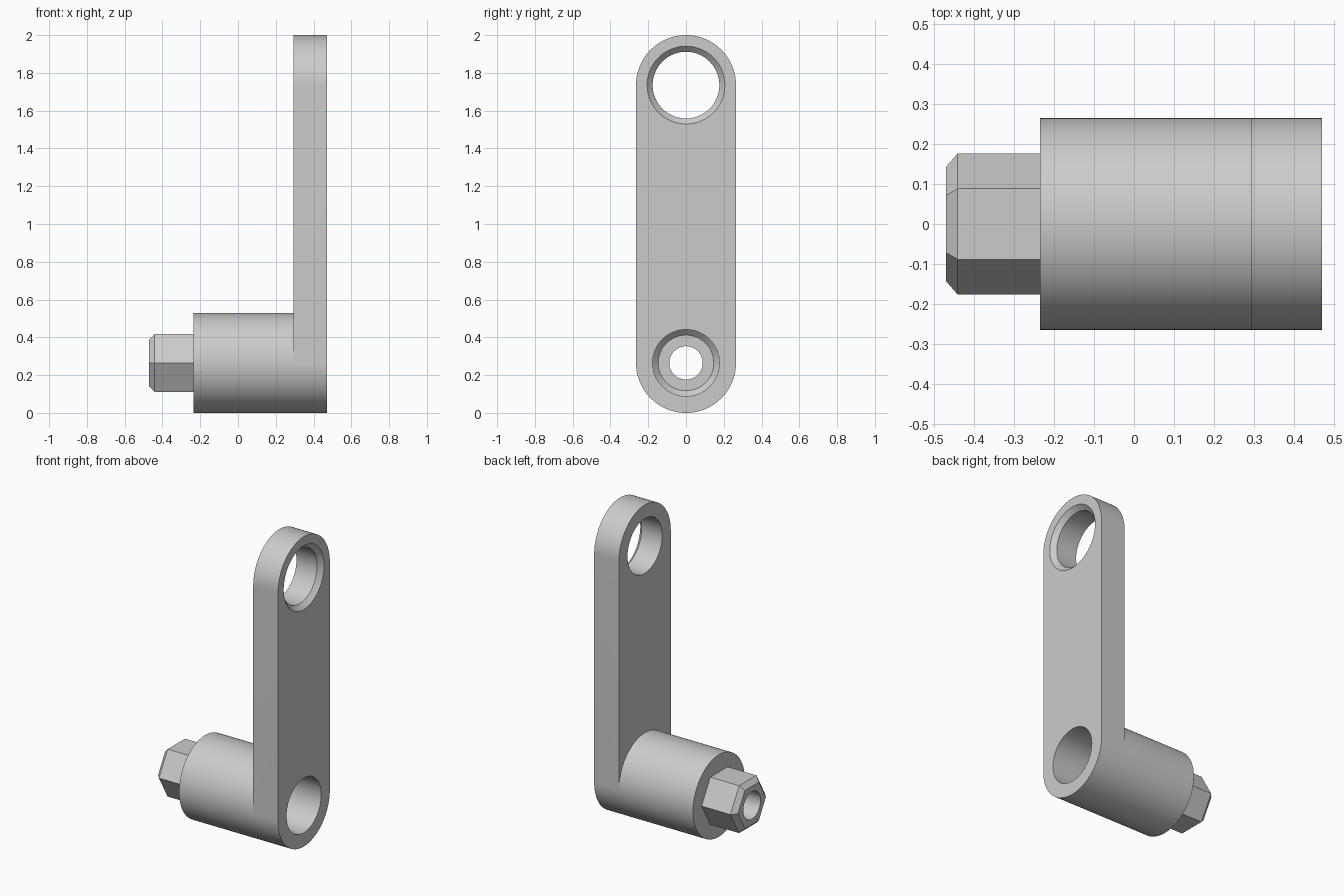
import bpy
import bmesh
from math import cos, sin, pi, radians

if "Cube" in bpy.data.objects:
    bpy.data.objects.remove(bpy.data.objects["Cube"], do_unlink=True)

U = 2 / 68              # one design unit
N = 96                  # segments of round parts
HALF = N // 2
LOW, HIGH = 9, 59       # heights of the hub axis and the eye axis

grey = bpy.data.materials.new("plain grey")
grey.use_nodes = True
grey.diffuse_color = (0.6, 0.6, 0.6, 1)
grey.node_tree.nodes["Principled BSDF"].inputs["Base Color"].default_value = (0.6, 0.6, 0.6, 1)

bm = bmesh.new()


def ring(x, r, z=LOW, n=N, count=None):
    """Points around an axis along x, counted from +y upwards."""
    return [bm.verts.new((x * U, r * cos(2 * pi * i / n) * U, (z + r * sin(2 * pi * i / n)) * U))
            for i in range(count or n)]


def wall(*rings):
    """Side faces between successive closed rings."""
    for a, b in zip(rings, rings[1:]):
        for i in range(len(a)):
            j = (i + 1) % len(a)
            bm.faces.new((a[i], a[j], b[j], b[i]))


def cap(*loops):
    """Flat face bounded by an outline and any holes."""
    edges = []
    for loop in loops:
        for a, b in zip(loop, loop[1:] + loop[:1]):
            edges.append(bm.edges.get((a, b)) or bm.edges.new((a, b)))
    bmesh.ops.triangle_fill(bm, edges=edges, use_beauty=True, normal=(1, 0, 0))


def arm_end(x):
    """Upper arc, lower circle and the long rounded outline they make."""
    top = ring(x, 9, HIGH, count=HALF + 1)
    low = ring(x, 9)
    return top, low, top + low[HALF:] + low[:1]


# Arm outline; the outer end only needs its lower half circle
arm_top, arm_low, outer = arm_end(16)
for v in arm_low[1:HALF]:
    bm.verts.remove(v)
back_top, hub_ring, inner = arm_end(10)
wall(outer, inner)

# Eye at the top of the arm, chamfered on the outer face
eye = [ring(16, 7, HIGH), ring(15, 6, HIGH), ring(10, 6, HIGH)]
wall(*eye)

# Stepped bore through the hub and the hexagonal end
bore = [ring(16, 6), ring(-3, 6), ring(-4, 5)]
wall(*bore)
pin_hole = [ring(-4, 3), ring(-16, 3)]
wall(*pin_hole)
cap(bore[-1], pin_hole[0])

# Flat faces of the arm
cap(outer, eye[0], bore[0])
cap(hub_ring[:HALF + 1] + back_top[::-1], eye[-1])

# Round hub
hub_end = ring(-8, 9)
wall(hub_ring, hub_end)

# Hexagonal end with chamfered tip
hexagon = [ring(-8, 6, n=6), ring(-15, 6, n=6), ring(-16, 4.85, n=6)]
wall(*hexagon)
cap(hub_end, hexagon[0])
cap(hexagon[-1], pin_hole[1])

bmesh.ops.recalc_face_normals(bm, faces=bm.faces)
mesh = bpy.data.meshes.new("crank_arm")
bm.to_mesh(mesh)
bm.free()
mesh.materials.append(grey)

crank = bpy.data.objects.new("crank_arm", mesh)
bpy.context.collection.objects.link(crank)
bpy.ops.object.select_all(action="DESELECT")
crank.select_set(True)
bpy.context.view_layer.objects.active = crank
bpy.ops.object.shade_smooth_by_angle(angle=radians(30))
